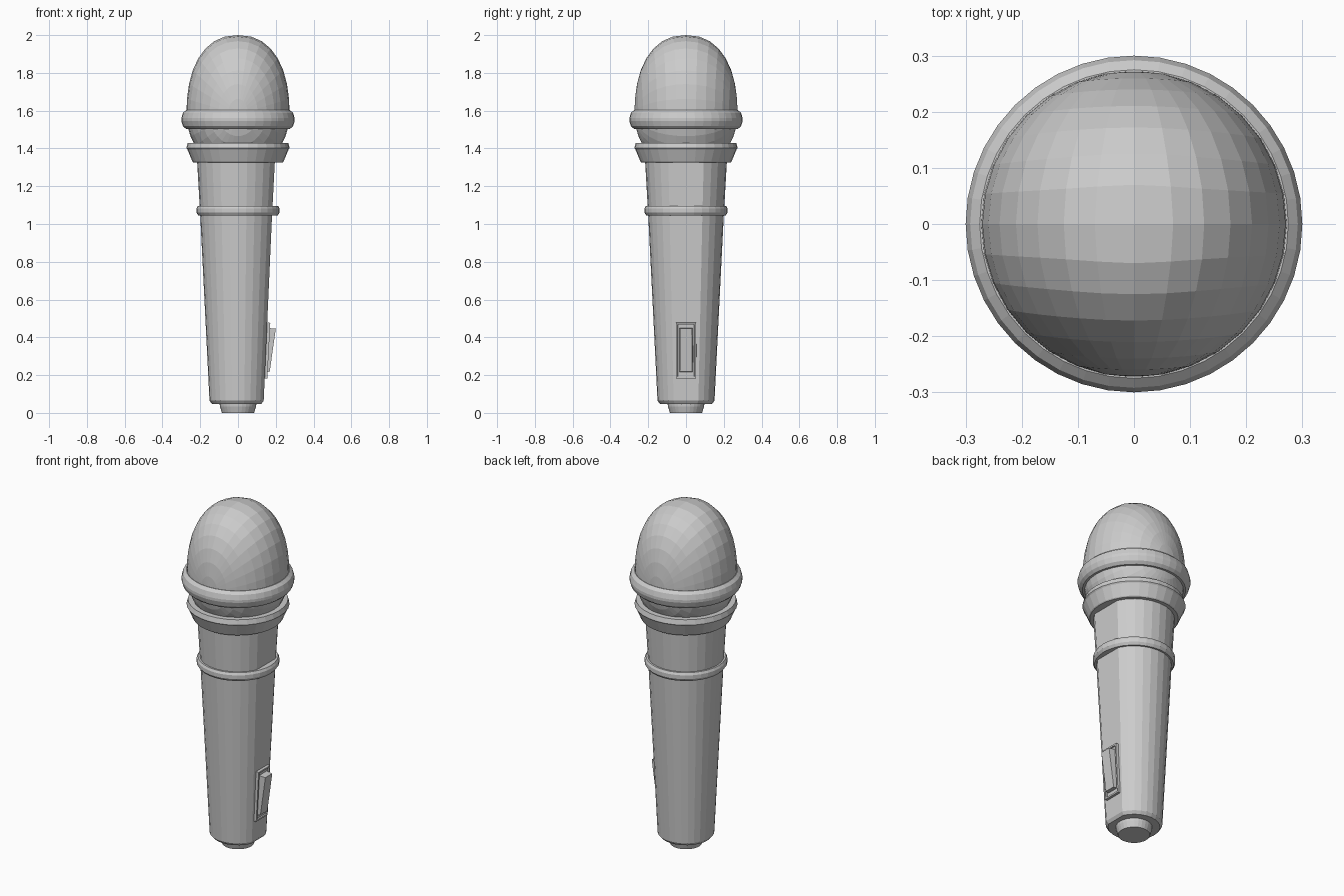
import bpy, bmesh, math

if "Cube" in bpy.data.objects:
    bpy.data.objects.remove(bpy.data.objects["Cube"])


def finish(name, bm):
    bmesh.ops.recalc_face_normals(bm, faces=bm.faces)
    mesh = bpy.data.meshes.new(name)
    bm.to_mesh(mesh)
    bm.free()
    obj = bpy.data.objects.new(name, mesh)
    bpy.context.collection.objects.link(obj)
    return obj


def lathe(name, profile, sides, flat_angle=None, closed=False):
    """Turn (radius, z) points round z; flat_angle planes off the +x side."""
    bm = bmesh.new()
    rings = []
    for r, z in profile:
        ring = []
        for i in range(sides):
            a = 2 * math.pi * i / sides
            x = r * math.cos(a)
            if flat_angle is not None:
                x = min(x, r * math.cos(flat_angle))
            ring.append(bm.verts.new((x, r * math.sin(a), z)))
        rings.append(ring)
    pairs = list(zip(rings, rings[1:]))
    if closed:
        pairs.append((rings[-1], rings[0]))
    else:
        bm.faces.new(rings[0])
        bm.faces.new(rings[-1])
    for lo, hi in pairs:
        for i in range(sides):
            j = (i + 1) % sides
            bm.faces.new((lo[i], lo[j], hi[j], hi[i]))
    return finish(name, bm)


def side_plate(name, half_y, z0, z1, x_in, x0, x1, chamfer=0.0, inset=0.0, depth=0.0):
    """Plate on the +x flat; outer face leans from x0 (bottom) to x1 (top)."""
    bm = bmesh.new()
    back = [bm.verts.new((x_in, y, z)) for y, z in
            ((-half_y, z0), (half_y, z0), (half_y, z1), (-half_y, z1))]
    h, a, b = half_y - chamfer, z0 + chamfer, z1 - chamfer
    front = [bm.verts.new(p) for p in
             ((x0, -h, a), (x0, h, a), (x1, h, b), (x1, -h, b))]
    bm.faces.new(back)
    face = bm.faces.new(front)
    for i in range(4):
        j = (i + 1) % 4
        bm.faces.new((back[i], back[j], front[j], front[i]))
    if inset:
        bm.normal_update()
        bmesh.ops.inset_region(bm, faces=[face], thickness=inset)
        bmesh.ops.inset_region(bm, faces=[face], thickness=0.001)
        for v in face.verts:
            v.co.x -= depth
    return finish(name, bm)


# Tapered handle with a flat along its right side
FLAT = 2 * 2 * math.pi / 28
lathe("handle", [(0.138, 0.048), (0.151, 0.065), (0.2, 1.045),
                 (0.203, 1.095), (0.217, 1.34)], 28, FLAT)
lathe("end_plug", [(0.085, 0), (0.096, 0.035), (0.098, 0.06)], 28)

# Ring round the handle, and the collar under the head
lathe("handle_ring", [(0.17, 1.045), (0.21, 1.045), (0.22, 1.06), (0.22, 1.082),
                      (0.213, 1.095), (0.17, 1.095)], 32, closed=True)
lathe("collar", [(0.236, 1.325), (0.241, 1.33), (0.268, 1.395), (0.274, 1.402),
                 (0.266, 1.43), (0.23, 1.43)], 32)

# Grille: sphere with poles along y, pulled up into a dome
bm = bmesh.new()
bmesh.ops.create_uvsphere(bm, u_segments=32, v_segments=16, radius=1)
for v in bm.verts:
    x, y, t = v.co.x, v.co.z, v.co.y
    rho = math.hypot(x, y)
    n = 2.3 if t > 0 else 2
    wide = max(0, 1 - abs(t) ** n) ** (1 / n)
    k = 0.273 * wide / rho if rho > 1e-5 else 0
    v.co = (x * k, y * k, 1.58 + t * (0.42 if t > 0 else 0.3))
finish("grille", bm)

# Rounded band round the grille
lathe("grille_band", [(0.25, 1.503), (0.275, 1.503), (0.291, 1.518), (0.3, 1.545),
                      (0.3, 1.56), (0.292, 1.588), (0.275, 1.603), (0.25, 1.603)],
      40, closed=True)

# Switch frame and the sloping switch on the flat
side_plate("switch_frame", 0.056, 0.18, 0.48, 0.12, 0.155, 0.171,
           chamfer=0.003, inset=0.013, depth=0.008)
side_plate("switch", 0.038, 0.213, 0.452, 0.13, 0.168, 0.2, chamfer=0.006)
